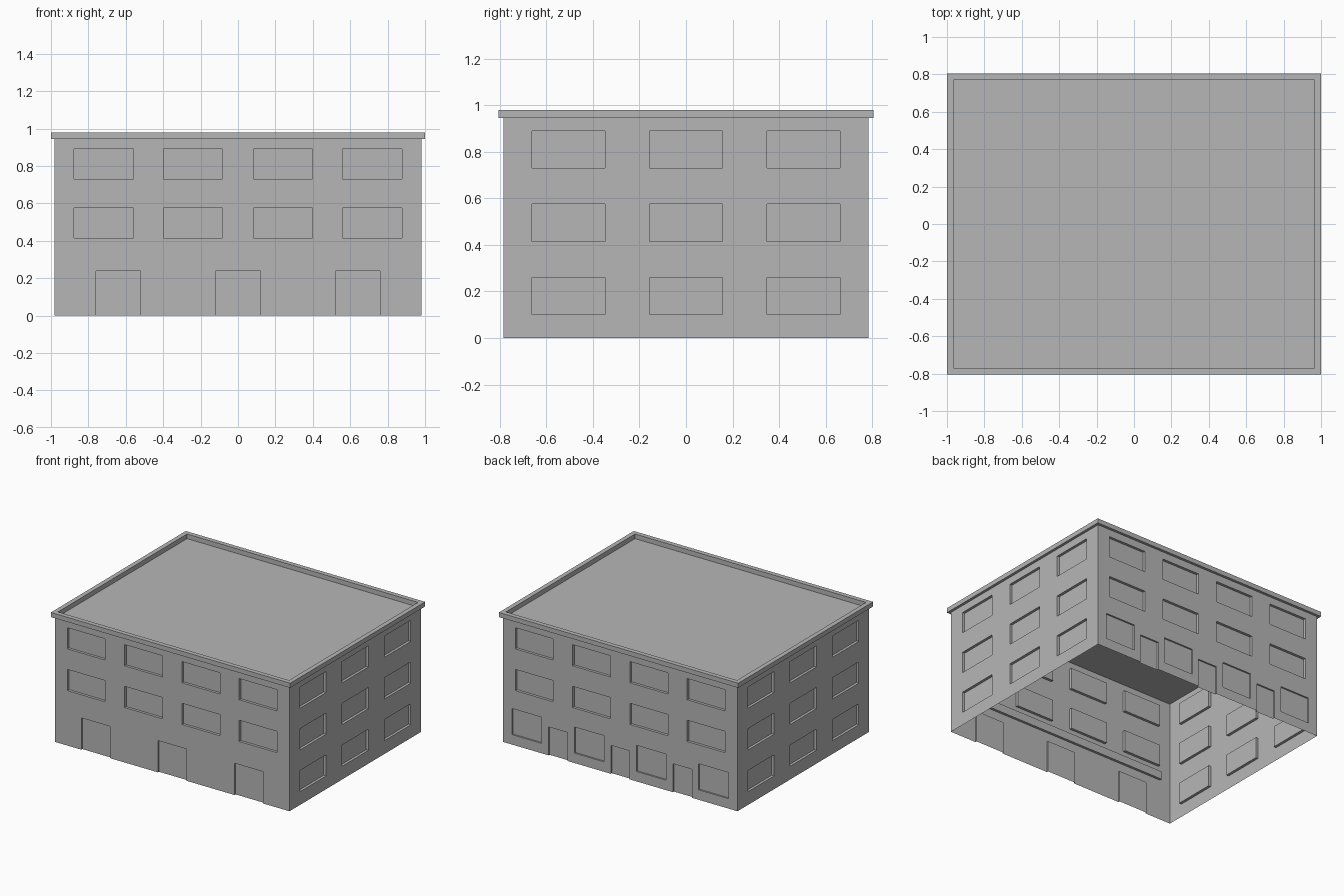
import bpy
import bmesh
from mathutils import Vector

HX, HY = 0.98, 0.785      # half width and half depth of the walls
ROOF, TOP = 0.945, 0.98   # roof sheet and parapet heights

cube = bpy.data.objects.get("Cube")
if cube:
    bpy.data.objects.remove(cube, do_unlink=True)

grey = bpy.data.materials.new("plain_grey")
grey.use_nodes = True
colour = (0.47, 0.47, 0.47, 1)
grey.diffuse_color = colour
grey.node_tree.nodes["Principled BSDF"].inputs["Base Color"].default_value = colour


def finish(name, bm):
    bmesh.ops.remove_doubles(bm, verts=bm.verts, dist=0.0001)
    mesh = bpy.data.meshes.new(name)
    bm.to_mesh(mesh)
    bm.free()
    mesh.materials.append(grey)
    obj = bpy.data.objects.new(name, mesh)
    bpy.context.scene.collection.objects.link(obj)


def row(centres, half, low, high, depth):
    return [(c - half, c + half, low, high, depth) for c in centres]


def wall(name, normal, distance, half, openings):
    """Thin wall sheet with each opening pushed inwards."""
    n = Vector(normal)
    u = Vector((-n.y, n.x, 0))
    bm = bmesh.new()

    def quad(*points):
        bm.faces.new([bm.verts.new(n * (distance - d) + u * s + Vector((0, 0, z)))
                      for s, z, d in points])

    # Flat wall cells around the openings
    cuts_s = sorted({-half, half, *[v for o in openings for v in o[:2]]})
    cuts_z = sorted({0, ROOF, *[v for o in openings for v in o[2:4]]})
    for a, b in zip(cuts_s, cuts_s[1:]):
        for c, d in zip(cuts_z, cuts_z[1:]):
            ms, mz = (a + b) / 2, (c + d) / 2
            if not any(o[0] < ms < o[1] and o[2] < mz < o[3] for o in openings):
                quad((a, c, 0), (b, c, 0), (b, d, 0), (a, d, 0))

    # Recessed panes and their jambs; doors have no sill
    for a, b, c, d, depth in openings:
        loop = [(a, c), (b, c), (b, d), (a, d)]
        quad(*[(s, z, depth) for s, z in loop])
        for i, p in enumerate(loop):
            q = loop[(i + 1) % 4]
            if p[1] == q[1] == 0:
                continue
            quad((*p, 0), (*q, 0), (*q, depth), (*p, depth))
    finish(name, bm)


# Window and door layouts
four = (-0.718, -0.24, 0.24, 0.718)
three = (-0.505, 0, 0.505)
floors = ((0.10, 0.26), (0.415, 0.575), (0.73, 0.89))
upper = [o for f in floors[1:] for o in row(four, 0.158, *f, 0.02)]
side = [o for f in floors for o in row(three, 0.157, *f, 0.02)]
front_doors = row((-0.64, 0, 0.64), 0.12, 0, 0.24, 0.012)
back_doors = row((-0.52, 0, 0.52), 0.079, 0, 0.215, 0.012)
back_windows = row((-0.78, -0.26, 0.26, 0.78), 0.124, 0.075, 0.272, 0.012)

wall("front_wall", (0, -1, 0), HY, HX, upper + front_doors)
wall("back_wall", (0, 1, 0), HY, HX, upper + back_doors + back_windows)
wall("left_wall", (1, 0, 0), HX, HY, side)
wall("right_wall", (-1, 0, 0), HX, HY, side)

# Roof sheet with overhanging parapet, made from stacked rectangles
bm = bmesh.new()
rings = []
for offset, z in ((0, ROOF), (0.02, ROOF), (0.02, TOP), (-0.015, TOP), (-0.015, ROOF)):
    x, y = HX + offset, HY + offset
    rings.append([bm.verts.new(p) for p in
                  ((-x, -y, z), (x, -y, z), (x, y, z), (-x, y, z))])
for low, high in zip(rings, rings[1:]):
    for i in range(4):
        j = (i + 1) % 4
        bm.faces.new((low[i], low[j], high[j], high[i]))
bm.faces.new(rings[-1])
# Ceiling edge between the roof sheet and the walls
for i in range(4):
    j = (i + 1) % 4
    bm.faces.new((rings[0][j], rings[0][i], rings[-1][i], rings[-1][j]))
finish("roof_and_parapet", bm)

# Beam along the inside of the front wall above the doors
bm = bmesh.new()
bmesh.ops.create_cube(bm, size=1)
bmesh.ops.scale(bm, vec=(1.78, 0.019, 0.06), verts=bm.verts)
bmesh.ops.translate(bm, vec=(0, -HY + 0.0105, 0.34), verts=bm.verts)
finish("inner_front_beam", bm)
